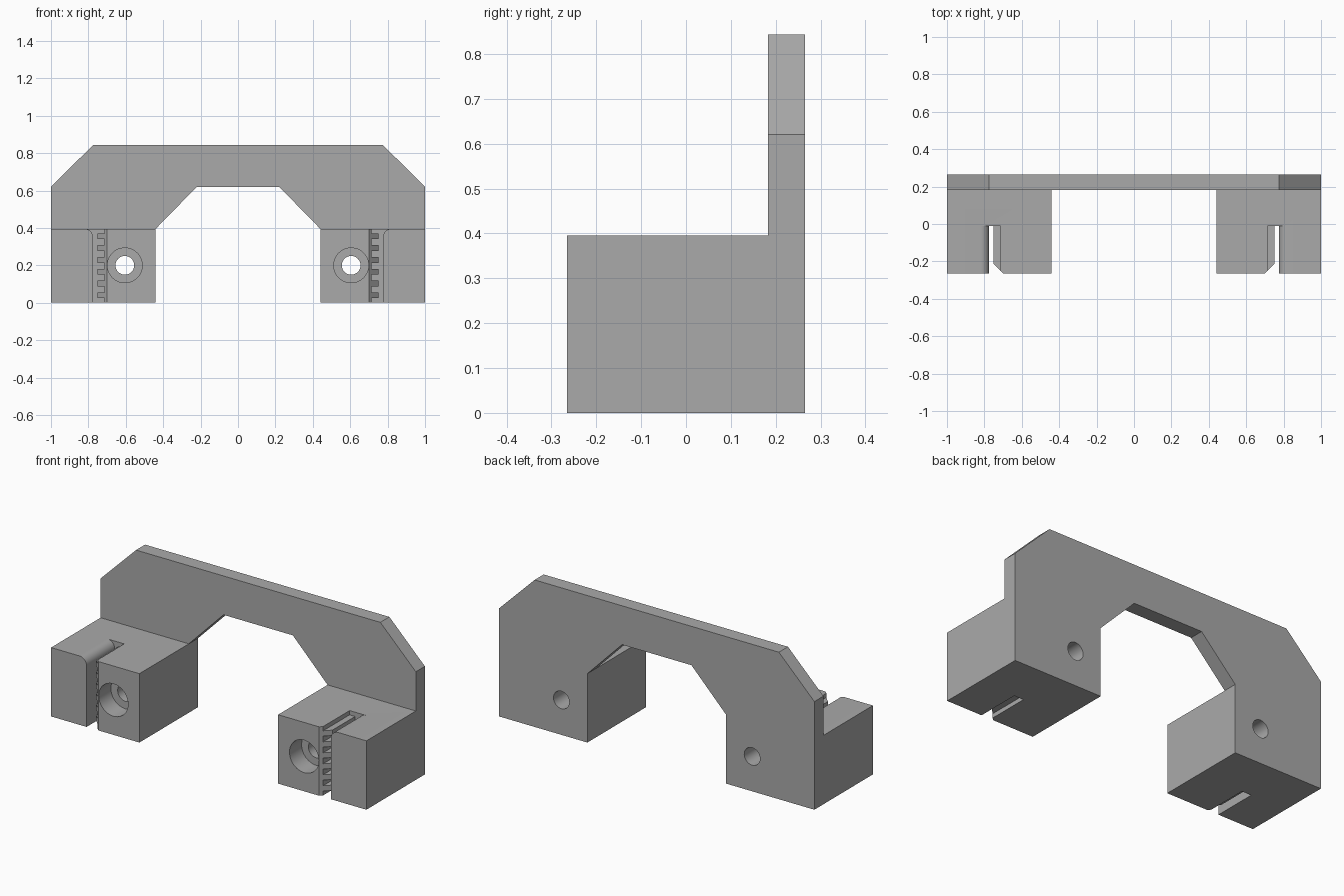
import bpy, bmesh, math

if "Cube" in bpy.data.objects:
    bpy.data.objects.remove(bpy.data.objects["Cube"], do_unlink=True)

grey = bpy.data.materials.new("plain grey")
grey.use_nodes = True
grey.diffuse_color = (0.4, 0.4, 0.4, 1)
grey.node_tree.nodes["Principled BSDF"].inputs["Base Color"].default_value = (0.4, 0.4, 0.4, 1)

BLOCK_TOP = 0.395
FRONT, BACK, PLATE_FRONT = -0.265, 0.265, 0.183
SLOT_END = -0.01
PITCH, TOOTH = 0.063, 0.031


def prism(bm, points, low, high, axis="y", side=1):
    """Extrude a closed outline along an axis; side -1 mirrors it in x."""
    def place(a, b, h):
        return (side * a, h, b) if axis == "y" else (side * a, b, h)
    face = bm.faces.new([bm.verts.new(place(a, b, low)) for a, b in points])
    new = bmesh.ops.extrude_face_region(bm, geom=[face])["geom"]
    shift = (0, high - low, 0) if axis == "y" else (0, 0, high - low)
    bmesh.ops.translate(bm, vec=shift,
                        verts=[g for g in new if isinstance(g, bmesh.types.BMVert)])


def rect(x0, x1, z0, z1):
    return [(x0, z0), (x1, z0), (x1, z1), (x0, z1)]


def circle(x, z, r, n=48):
    return [(x + r * math.cos(2 * math.pi * i / n),
             z + r * math.sin(2 * math.pi * i / n)) for i in range(n)]


def make(name, *parts):
    """Build one object from a list of prism arguments."""
    bm = bmesh.new()
    for args in parts:
        prism(bm, *args)
    bmesh.ops.recalc_face_normals(bm, faces=bm.faces)
    mesh = bpy.data.meshes.new(name)
    bm.to_mesh(mesh)
    bm.free()
    mesh.materials.append(grey)
    obj = bpy.data.objects.new(name, mesh)
    bpy.context.collection.objects.link(obj)
    return obj


def cut(body, cutter):
    """Subtract the cutter, then delete it."""
    bpy.context.view_layer.objects.active = body
    mod = body.modifiers.new("cut", "BOOLEAN")
    mod.operation, mod.solver, mod.object = "DIFFERENCE", "EXACT", cutter
    cutter.hide_render = True
    bpy.ops.object.modifier_apply(modifier=mod.name)
    bpy.data.objects.remove(cutter, do_unlink=True)


# Arched outline, full depth, then trimmed so only the back plate rises
half = [(0.22, 0.62), (0.44, BLOCK_TOP), (0.44, 0), (1, 0), (1, 0.62), (0.775, 0.843)]
outline = half + [(-x, z) for x, z in reversed(half)]
body = make("arched_bracket", (outline, FRONT, BACK))
cut(body, make("front_trim", (rect(-1.2, 1.2, BLOCK_TOP, 1.2), -0.5, PLATE_FRONT)))

for side in (1, -1):
    # Counterbored screw hole
    cut(body, make("counterbore", (circle(0.605, 0.2, 0.093), -0.4, FRONT + 0.11, "y", side)))
    cut(body, make("screw_hole", (circle(0.605, 0.2, 0.05), -0.4, 0.4, "y", side)))
    # Vertical slot with a chamfered mouth
    slot = [(0.665, -0.3), (0.75, -0.215), (0.75, SLOT_END), (0.775, SLOT_END), (0.775, -0.3)]
    cut(body, make("slot", (slot, -0.1, 0.6, "z", side)))
    # Gaps between the grip teeth
    gaps = []
    for k in range(7):
        z = 0.04 + PITCH * (k - 1) + TOOTH / 2
        gaps.append((rect(0.715, 0.76, z, z + PITCH - TOOTH), -0.3, SLOT_END, "y", side))
    cut(body, make("tooth_gaps", *gaps))
    # Rounded upper lip on the outer slot wall
    r = 0.045
    lip = [(0.775 + r - r * math.cos(a), BLOCK_TOP - r + r * math.sin(a))
           for a in [math.pi / 2 * i / 10 for i in range(11)]]
    lip += [(0.775 + r, 0.45), (0.76, 0.45), (0.76, BLOCK_TOP - r)]
    cut(body, make("lip_round", (lip, -0.3, SLOT_END, "y", side)))

bpy.ops.object.select_all(action="DESELECT")
body.select_set(True)
bpy.context.view_layer.objects.active = body
bpy.ops.object.shade_smooth_by_angle(angle=math.radians(30))
